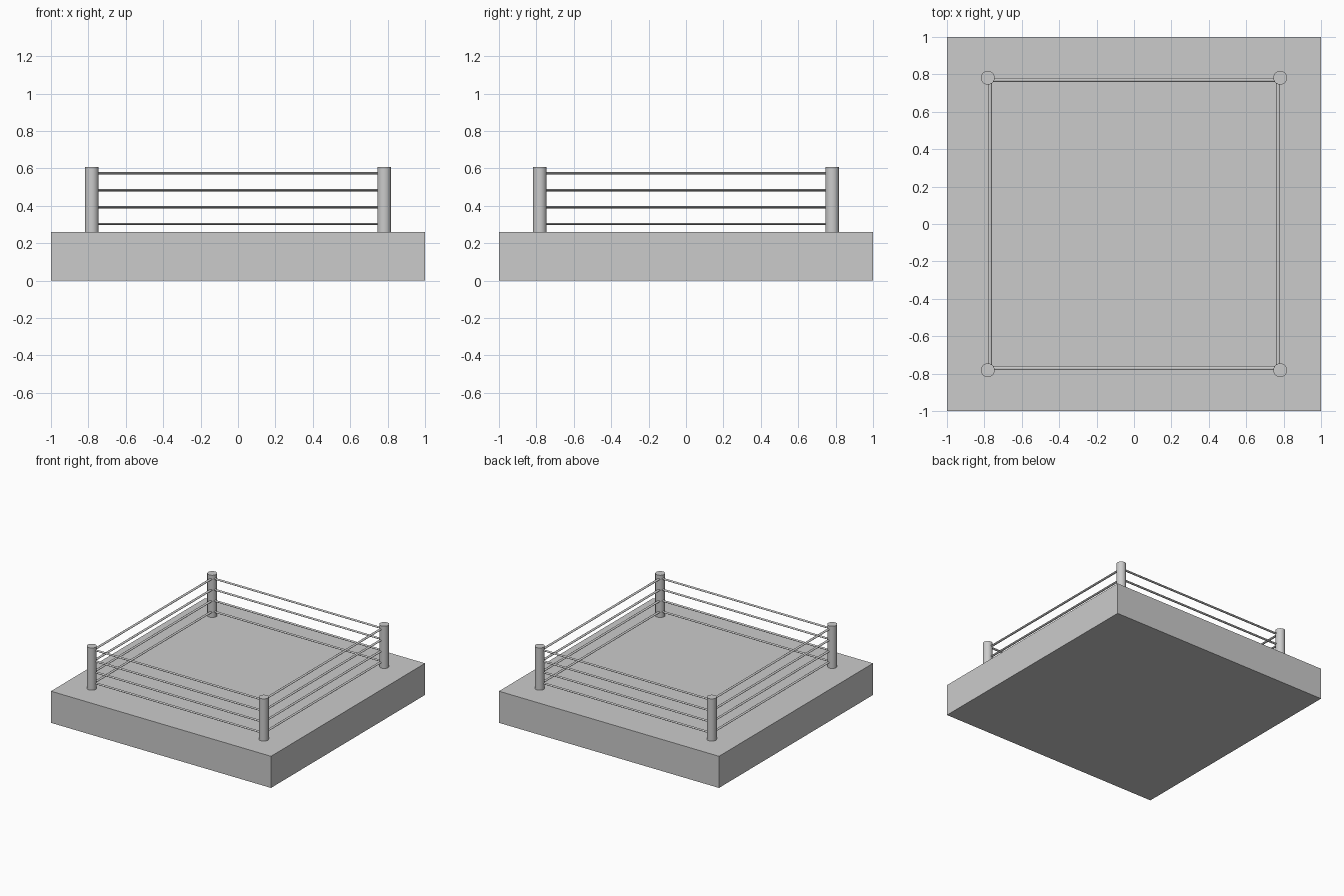
import bpy
import math

if "Cube" in bpy.data.objects:
    bpy.data.objects.remove(bpy.data.objects["Cube"])

POST = 0.782      # post offset from the centre
DECK = 0.26       # platform height
TOP = 0.607       # post top
ROPE = 0.771      # ropes sit slightly inside the post centres

# platform
bpy.ops.mesh.primitive_cube_add(size=1, location=(0, 0, DECK / 2))
platform = bpy.context.object
platform.name = "platform"
platform.scale = (2, 2, DECK)


def smooth(obj):
    bpy.context.view_layer.objects.active = obj
    bpy.ops.object.shade_smooth_by_angle(angle=math.radians(40))


# corner posts
for sx in (-1, 1):
    for sy in (-1, 1):
        bpy.ops.mesh.primitive_cylinder_add(
            vertices=32, radius=0.037, depth=TOP - DECK,
            location=(sx * POST, sy * POST, (TOP + DECK) / 2))
        bpy.context.object.name = "corner_post"
        smooth(bpy.context.object)

# four ropes on each of the four sides
for side in range(4):
    a = side * math.pi / 2
    for z in (0.303, 0.393, 0.484, 0.574):
        bpy.ops.mesh.primitive_cylinder_add(
            vertices=12, radius=1, depth=2 * POST,
            location=(ROPE * math.sin(a), -ROPE * math.cos(a), z),
            rotation=(0, math.pi / 2, a))
        rope = bpy.context.object
        rope.name = "rope"
        rope.scale = (0.006, 0.0105, 1)   # slightly flattened section
        bpy.ops.object.transform_apply(location=False, rotation=False, scale=True)
        smooth(rope)
